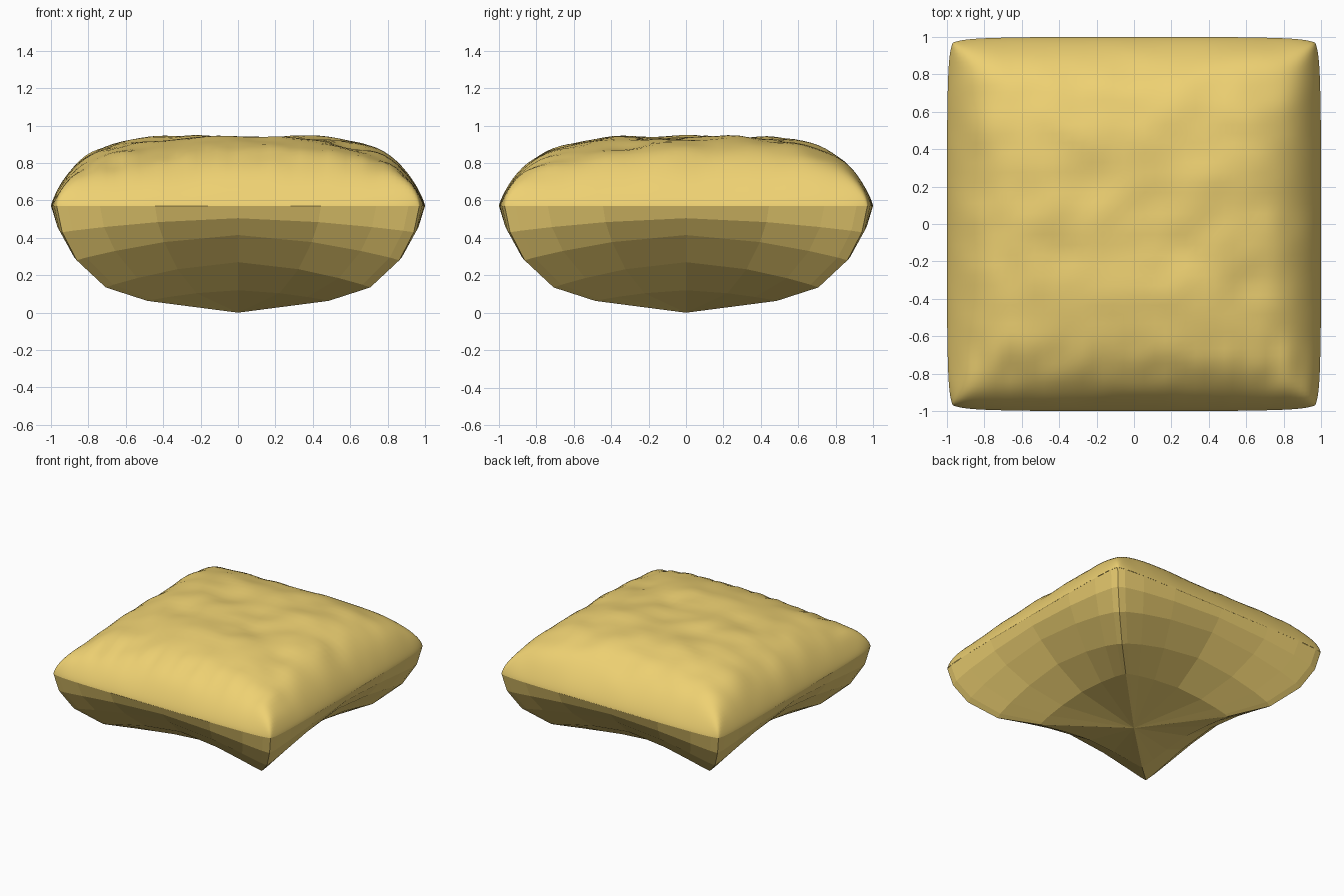
import bpy, bmesh, math
from mathutils import Vector, noise

if "Cube" in bpy.data.objects:
    bpy.data.objects.remove(bpy.data.objects["Cube"])

RIM = 0.57

mat = bpy.data.materials.new("tan_cloth")
mat.diffuse_color = (0.86, 0.64, 0.17, 1)
mat.use_nodes = True
mat.node_tree.nodes["Principled BSDF"].inputs["Base Color"].default_value = mat.diffuse_color


def outline(a, b):
    # square plan with slightly bowed sides and softened corners
    k = 0.016 * (a * b) ** 16
    return a * (1 - 0.015 * b ** 4 - k), b * (1 - 0.015 * a ** 4 - k)


def lerp_profile(pts, t):
    for (t0, z0), (t1, z1) in zip(pts, pts[1:]):
        if t <= t1:
            return z0 + (z1 - z0) * (t - t0) / (t1 - t0)
    return pts[-1][1]


def bump(a, b, x, y, rx, ry):
    return math.exp(-((a - x) / rx) ** 2 - ((b - y) / ry) ** 2)


# local hollows in the cloth: x, y, depth, radius
DENTS = [(-0.38, -0.16, 0.025, 0.12), (0.2, -0.14, 0.02, 0.11),
         (0.6, -0.38, 0.025, 0.12), (0.15, 0.1, 0.012, 0.12)]


def top_height(a, b):
    # soft minimum of two edge profiles, so the corners blend without a crease
    ha, hb = (max(1e-4, 1 - abs(v) ** 3.7) for v in (a, b))
    h = ((ha ** -3 + hb ** -3) / 2) ** (-1 / 3)
    h = h ** 0.8 if h > 2e-4 else 0
    # cloth wrinkles, fading out at the rim, and sagging front corners
    wr = noise.noise(Vector((a * 2.6 + 3, b * 4.2 + 1, 0.3))) * 0.018
    wr += noise.noise(Vector((a * 6 + 7, b * 7, 1.7))) * 0.012
    wr -= sum(d * bump(a, b, x, y, r, r) for x, y, d, r in DENTS)
    wr += 0.006 * math.sin(a * 40) * math.exp(-((b + 0.78) / 0.13) ** 2)
    wr -= 0.05 * bump(a, b, -0.7, -0.8, 0.5, 0.35)
    wr -= 0.025 * bump(a, b, 0.7, -0.7, 0.4, 0.35)
    return RIM + 0.37 * h + wr * min(1, h * 1.3)


# underside: profile along the diagonal ridges and along the side middles
DIAG = [(0, 0), (0.5, 0.063), (0.73, 0.135), (0.89, 0.28), (0.97, 0.43), (1, RIM)]
MID = [(0, 0), (0.5, 0.12), (0.73, 0.27), (0.89, 0.415), (0.97, 0.505), (1, RIM)]
STEPS = [-1, -0.93, -0.75, -0.45, 0, 0.45, 0.75, 0.93]


def finish(bm, name):
    me = bpy.data.meshes.new(name)
    bm.to_mesh(me)
    bm.free()
    me.materials.append(mat)
    bpy.context.collection.objects.link(bpy.data.objects.new(name, me))


def make_top():
    # puffy wrinkled top, sampled more densely towards the rim
    n = 56
    c = [math.sin(math.pi / 2 * (2 * i / n - 1)) for i in range(n + 1)]
    bm = bmesh.new()
    rows = [[bm.verts.new((*outline(a, b), top_height(a, b))) for a in c] for b in c]
    for r0, r1 in zip(rows, rows[1:]):
        for i in range(n):
            bm.faces.new((r0[i], r0[i + 1], r1[i + 1], r1[i])).smooth = True
    finish(bm, "cushion_top")


def make_underside():
    # coarse facets: square rings around a central pole, ridged on the diagonals
    bm = bmesh.new()
    pole = bm.verts.new((0, 0, 0))
    rings = []
    for (t, d), (_, m) in zip(DIAG[1:], MID[1:]):
        ring = []
        for q in range(4):
            for s in STEPS:
                a, b = s, -1
                for _ in range(q):
                    a, b = -b, a
                x, y = outline(a, b)
                ring.append(bm.verts.new((x * t, y * t, m + (d - m) * abs(s) ** 1.6)))
        rings.append(ring)
    n = len(rings[0])
    for i in range(n):
        j = (i + 1) % n
        bm.faces.new((pole, rings[0][j], rings[0][i]))
        for r0, r1 in zip(rings, rings[1:]):
            bm.faces.new((r0[i], r0[j], r1[j], r1[i]))
    finish(bm, "cushion_underside")


make_top()
make_underside()
